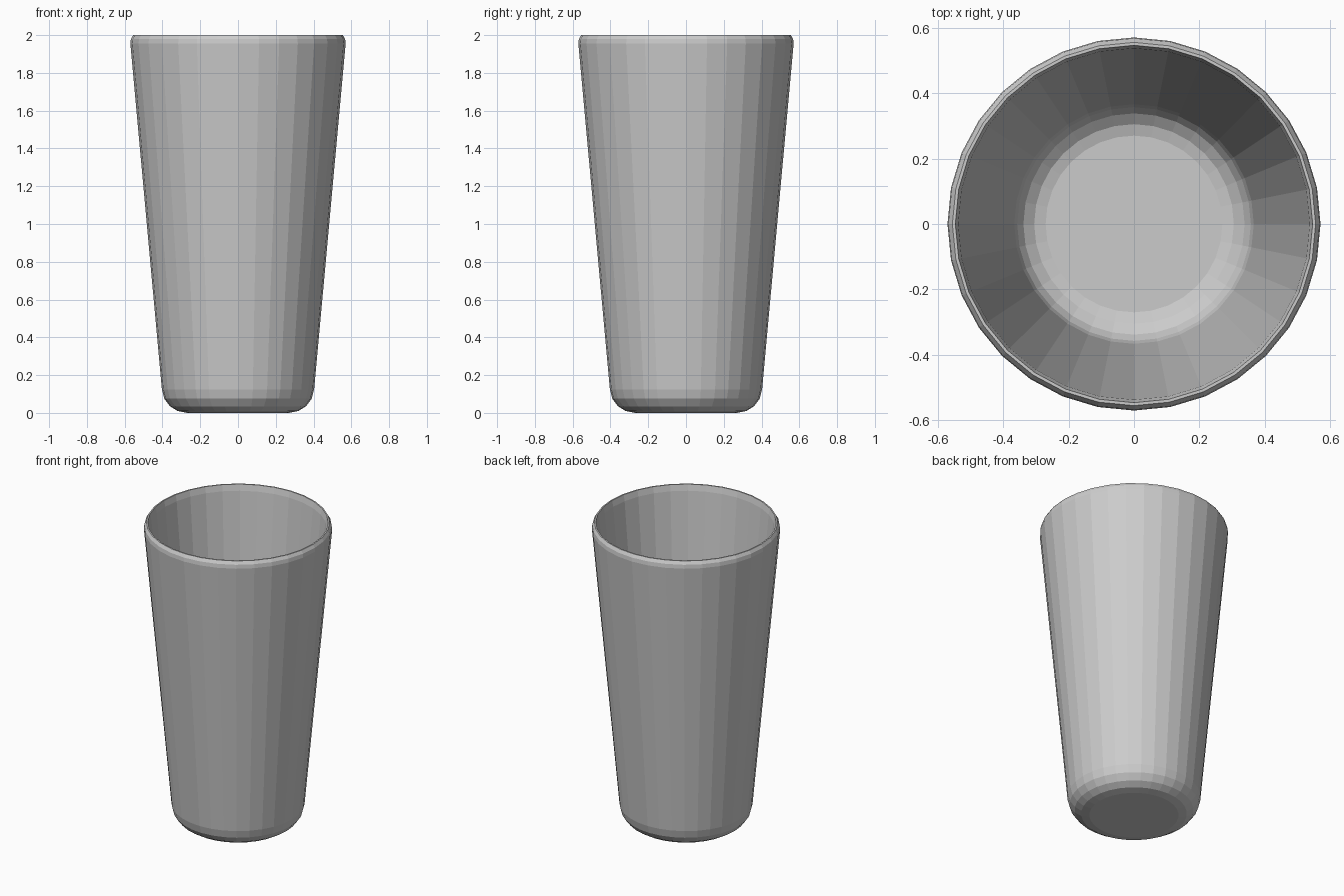
import bpy, bmesh, math

if "Cube" in bpy.data.objects:
    bpy.data.objects.remove(bpy.data.objects["Cube"])

SIDES = 32

# Plain grey for the whole cup
grey = bpy.data.materials.new("plain grey")
grey.diffuse_color = (0.6, 0.6, 0.6, 1)
grey.use_nodes = True
grey.node_tree.nodes["Principled BSDF"].inputs["Base Color"].default_value = grey.diffuse_color

# Wall profile (radius, height): outside from foot to rim, then inside to floor
profile = [
    (0.27, 0.0), (0.32, 0.01), (0.36, 0.035), (0.39, 0.075), (0.403, 0.125),
    (0.57, 1.955), (0.567, 1.98), (0.555, 2.0),
    (0.546, 2.0), (0.537, 1.96),
    (0.366, 0.13), (0.357, 0.10), (0.338, 0.07), (0.305, 0.045), (0.27, 0.035),
]

bm = bmesh.new()
rings = []
for r, z in profile:
    rings.append([bm.verts.new((r * math.cos(2 * math.pi * i / SIDES),
                                r * math.sin(2 * math.pi * i / SIDES), z))
                  for i in range(SIDES)])
for a, b in zip(rings, rings[1:]):
    for i in range(SIDES):
        j = (i + 1) % SIDES
        bm.faces.new((a[i], a[j], b[j], b[i]))

# Underside and inner floor
bm.faces.new(rings[0][::-1])
bm.faces.new(rings[-1])
bmesh.ops.recalc_face_normals(bm, faces=bm.faces)

mesh = bpy.data.meshes.new("tumbler_cup")
bm.to_mesh(mesh)
bm.free()
mesh.materials.append(grey)
cup = bpy.data.objects.new("tumbler_cup", mesh)
bpy.context.collection.objects.link(cup)
